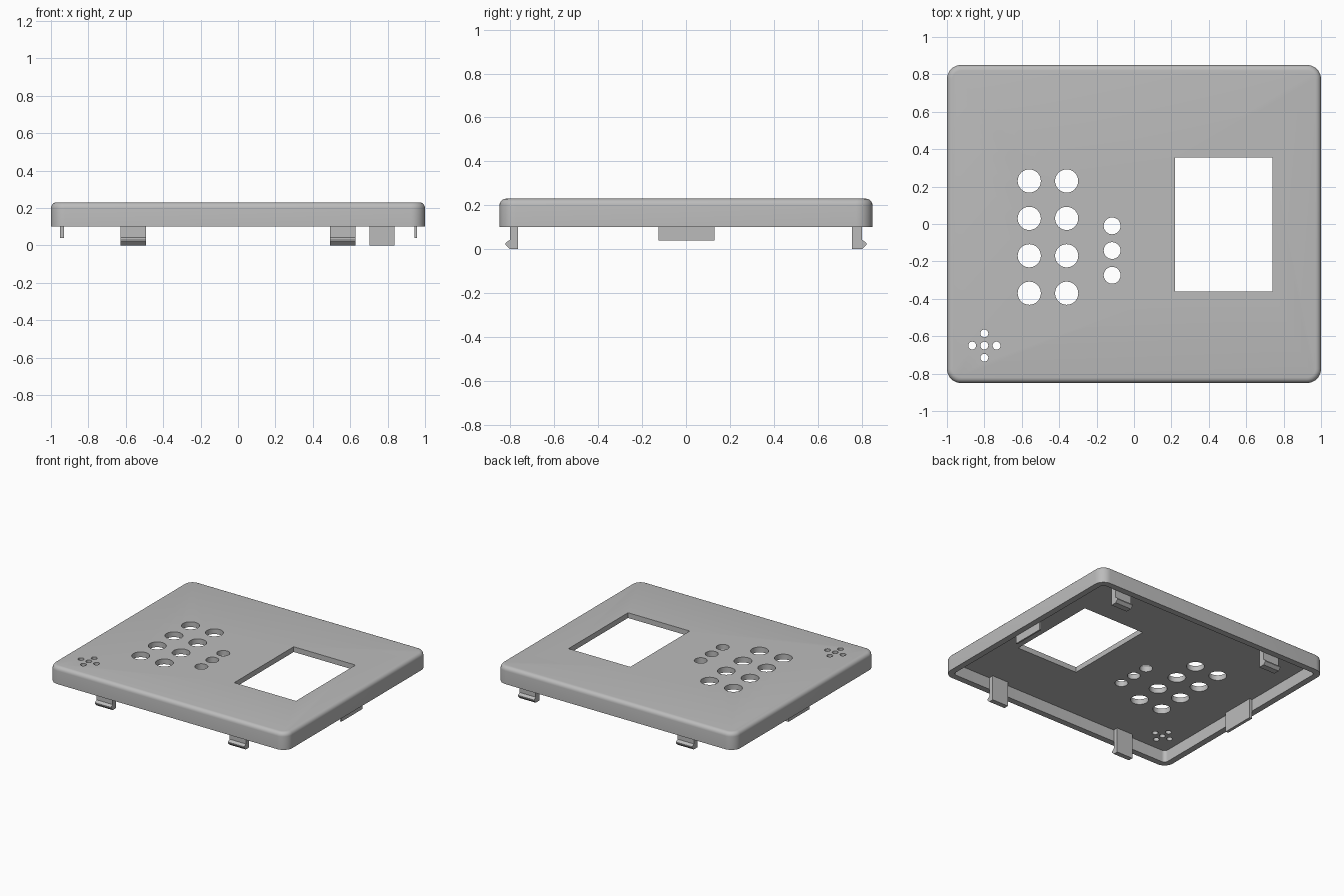
import bpy, bmesh
from math import sin, cos, pi, radians

HALF_X, HALF_Y = 1.0, 0.85
RIM, CEILING, TOP = 0.10, 0.19, 0.23
WALL, CORNER, FILLET = 0.047, 0.075, 0.03

if "Cube" in bpy.data.objects:
    bpy.data.objects.remove(bpy.data.objects["Cube"], do_unlink=True)

grey = bpy.data.materials.new("grey_plastic")
grey.use_nodes = True
grey.diffuse_color = (0.5, 0.5, 0.5, 1)
grey.node_tree.nodes["Principled BSDF"].inputs["Base Color"].default_value = (0.5, 0.5, 0.5, 1)


def rounded_rect(inset, z, steps=8):
    """Ring of points around the case outline, moved inward by inset."""
    r = CORNER - inset
    ring = []
    for k, (sx, sy) in enumerate([(1, 1), (-1, 1), (-1, -1), (1, -1)]):
        for i in range(steps + 1):
            a = (k + i / steps) * pi / 2
            ring.append((sx * (HALF_X - CORNER) + r * cos(a),
                         sy * (HALF_Y - CORNER) + r * sin(a), z))
    return ring


def loft(bm, rings):
    """Closed solid through rings of equal length."""
    loops = [[bm.verts.new(p) for p in ring] for ring in rings]
    n = len(loops[0])
    for a, b in zip(loops, loops[1:]):
        for i in range(n):
            bm.faces.new((a[i], a[(i + 1) % n], b[(i + 1) % n], b[i]))
    bm.faces.new(loops[0][::-1])
    bm.faces.new(loops[-1])


def make_object(name, bm, smooth=True):
    bmesh.ops.recalc_face_normals(bm, faces=bm.faces[:])
    mesh = bpy.data.meshes.new(name)
    bm.to_mesh(mesh)
    bm.free()
    mesh.materials.append(grey)
    obj = bpy.data.objects.new(name, mesh)
    bpy.context.collection.objects.link(obj)
    if smooth:
        shade(obj)
    return obj


def select_only(obj):
    bpy.ops.object.select_all(action='DESELECT')
    obj.select_set(True)
    bpy.context.view_layer.objects.active = obj


def shade(obj):
    select_only(obj)
    bpy.ops.object.shade_smooth_by_angle(angle=radians(30))


def cut(obj, cutter):
    cutter.hide_render = True
    mod = obj.modifiers.new("cut", 'BOOLEAN')
    mod.operation, mod.solver, mod.object = 'DIFFERENCE', 'EXACT', cutter
    select_only(obj)
    bpy.ops.object.modifier_apply(modifier=mod.name)
    bpy.data.objects.remove(cutter, do_unlink=True)


# Cover shell with a rounded top edge
bm = bmesh.new()
rings = [rounded_rect(0, RIM)]
for i in range(6):
    a = i / 5 * pi / 2
    rings.append(rounded_rect(FILLET * (1 - cos(a)), TOP - FILLET * (1 - sin(a))))
loft(bm, rings)
cover = make_object("cover", bm, smooth=False)

# Hollow underside
bm = bmesh.new()
loft(bm, [rounded_rect(WALL, RIM - 0.1), rounded_rect(WALL, CEILING)])
cut(cover, make_object("cavity_cutter", bm, smooth=False))

# Button holes, indicator holes, speaker holes and display window
holes = [(x, 0.23 - 0.2 * row, 0.062) for x in (-0.56, -0.36) for row in range(4)]
holes += [(-0.117, -0.01 - 0.132 * row, 0.045) for row in range(3)]
holes += [(-0.8 + dx, -0.65 + dy, 0.021)
          for dx, dy in [(0, 0), (0.065, 0), (-0.065, 0), (0, 0.065), (0, -0.065)]]
bm = bmesh.new()
for x, y, r in holes:
    loft(bm, [[(x + r * cos(i * pi / 16), y + r * sin(i * pi / 16), z) for i in range(32)]
              for z in (CEILING - 0.04, TOP + 0.04)])
loft(bm, [[(0.22, -0.36, z), (0.74, -0.36, z), (0.74, 0.355, z), (0.22, 0.355, z)]
          for z in (CEILING - 0.04, TOP + 0.04)])
cut(cover, make_object("opening_cutter", bm, smooth=False))
shade(cover)


# Snap clips with a hooked foot, hanging from the ceiling
def clip(name, x, side, inner, outer):
    profile = [(inner, CEILING), (outer, CEILING), (outer, 0.042), (outer + 0.02, 0.028),
               (outer + 0.02, 0.02), (outer, 0), (inner, 0)]
    bm = bmesh.new()
    loft(bm, [[(x + dx, side * y, z) for y, z in profile] for dx in (-0.068, 0.068)])
    make_object(name, bm)


clip("front_clip_right", -0.56, -1, 0.766, 0.803)
clip("front_clip_left", 0.56, -1, 0.766, 0.803)
clip("back_clip_right", -0.56, 1, 0.757, 0.803)
clip("back_clip_left", 0.77, 1, 0.757, 0.803)

# Side locating tabs
for name, x0, x1 in [("right_tab", -0.953, -0.93), ("left_tab", 0.945, 0.957)]:
    bm = bmesh.new()
    loft(bm, [[(x0, -0.125, z), (x1, -0.125, z), (x1, 0.13, z), (x0, 0.13, z)]
              for z in (0.04, CEILING)])
    make_object(name, bm)
